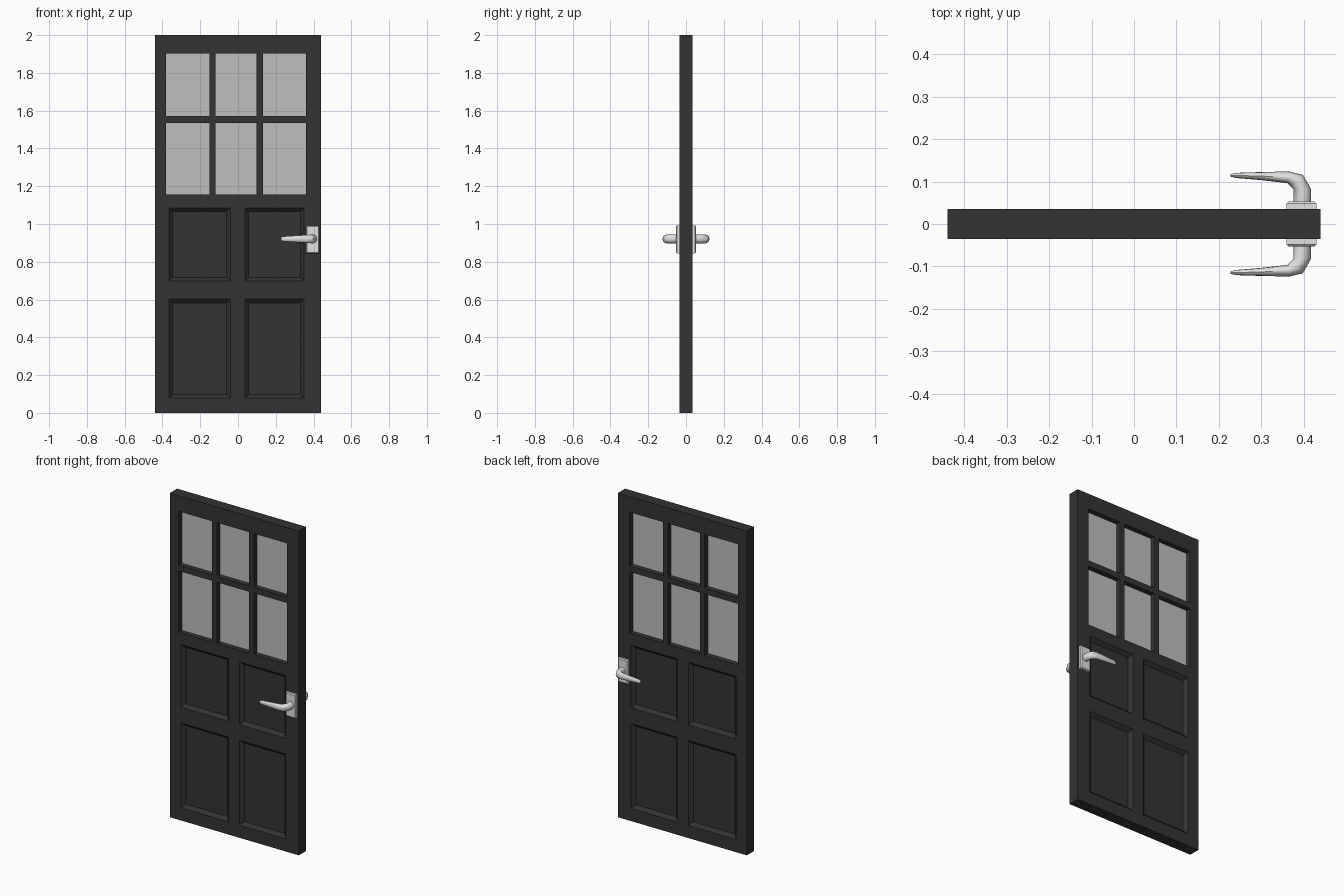
import bpy, bmesh, math
from mathutils import Vector

if "Cube" in bpy.data.objects:
    bpy.data.objects.remove(bpy.data.objects["Cube"])


def material(name, rgba):
    m = bpy.data.materials.new(name)
    m.diffuse_color = rgba
    m.use_nodes = True
    m.node_tree.nodes["Principled BSDF"].inputs["Base Color"].default_value = m.diffuse_color
    return m


DARK = material("charcoal paint", (0.033, 0.033, 0.033, 1))
GLASS = material("pale glass", (0.52, 0.52, 0.52, 0.7))
METAL = material("satin metal", (0.75, 0.75, 0.74, 1))


def finish(bm, name, mat):
    bmesh.ops.recalc_face_normals(bm, faces=bm.faces)
    me = bpy.data.meshes.new(name)
    bm.to_mesh(me)
    bm.free()
    me.materials.append(mat)
    ob = bpy.data.objects.new(name, me)
    bpy.context.collection.objects.link(ob)
    return ob


def loft(bm, rings):
    """Skin a list of vertex rings and cap both ends."""
    rows = [[bm.verts.new(p) for p in r] for r in rings]
    n = len(rows[0])
    for a, b in zip(rows, rows[1:]):
        for i in range(n):
            bm.faces.new((a[i], a[(i + 1) % n], b[(i + 1) % n], b[i]))
    bm.faces.new(rows[0])
    bm.faces.new(rows[-1])


def rect(x0, x1, z0, z1, y, inset=0.0):
    x0, x1, z0, z1 = x0 + inset, x1 - inset, z0 + inset, z1 - inset
    return [(x0, y, z0), (x1, y, z0), (x1, y, z1), (x0, y, z1)]


def activate(ob):
    bpy.ops.object.select_all(action='DESELECT')
    ob.select_set(True)
    bpy.context.view_layer.objects.active = ob


T = 0.035  # half thickness of the door
win_x = [(-0.38, -0.152), (-0.119, 0.098), (0.132, 0.36)]
win_z = [(1.157, 1.535), (1.571, 1.903)]
pan_x = [(-0.366, -0.04), (0.036, 0.35)]
pan_z = [(0.078, 0.602), (0.698, 1.085)]

# Door slab
bm = bmesh.new()
loft(bm, [rect(-0.44, 0.44, 0, 2, -T), rect(-0.44, 0.44, 0, 2, T)])
door = finish(bm, "door_slab", DARK)

# Cutter: window openings and sloped panel recesses on both faces
bm = bmesh.new()
for x in win_x:
    for z in win_z:
        loft(bm, [rect(*x, *z, -0.1), rect(*x, *z, 0.1)])
for x in pan_x:
    for z in pan_z:
        for s in (-1, 1):
            loft(bm, [rect(*x, *z, s * (T + 0.002), -0.002),
                      rect(*x, *z, s * (T - 0.02), 0.02)])
cutter = finish(bm, "opening_cutter", DARK)
cutter.hide_render = True
mod = door.modifiers.new("openings", 'BOOLEAN')
mod.operation = 'DIFFERENCE'
mod.solver = 'EXACT'
mod.object = cutter
activate(door)
bpy.ops.object.modifier_apply(modifier=mod.name)
bpy.data.objects.remove(cutter)

# Glass panes
bm = bmesh.new()
for x in win_x:
    for z in win_z:
        loft(bm, [rect(*x, *z, -0.004), rect(*x, *z, 0.004)])
finish(bm, "window_panes", GLASS)

# Lever sections: x, y, angle of section, half width, half height
sections = [
    (0.397, 0.045, 0, 0.0205, 0.023),
    (0.397, 0.082, 0, 0.0205, 0.023),
    (0.384, 0.102, 45, 0.0200, 0.023),
    (0.364, 0.110, 84, 0.0140, 0.021),
    (0.300, 0.113, 88, 0.0095, 0.017),
    (0.240, 0.1145, 90, 0.0060, 0.013),
    (0.228, 0.1145, 90, 0.0030, 0.008),
]

for s, side in ((-1, "front"), (1, "back")):
    # Back plate with softened edges
    bm = bmesh.new()
    loft(bm, [rect(0.36, 0.43, 0.845, 0.993, s * 0.03),
              rect(0.36, 0.43, 0.845, 0.993, s * 0.048),
              rect(0.36, 0.43, 0.845, 0.993, s * 0.053, 0.005)])
    finish(bm, side + "_handle_plate", METAL)

    # Curved tapering lever
    bm = bmesh.new()
    rings = []
    for x, y, a, w, h in sections:
        d = Vector((math.cos(math.radians(a)), math.sin(math.radians(a)), 0))
        ring = []
        for i in range(12):
            t = 2 * math.pi * i / 12
            p = Vector((x, y, 0.921)) + d * w * math.cos(t)
            p.z += h * math.sin(t)
            p.y *= s
            ring.append(p)
        rings.append(ring)
    loft(bm, rings)
    lever = finish(bm, side + "_handle_lever", METAL)
    activate(lever)
    bpy.ops.object.shade_smooth_by_angle(angle=math.radians(45))
